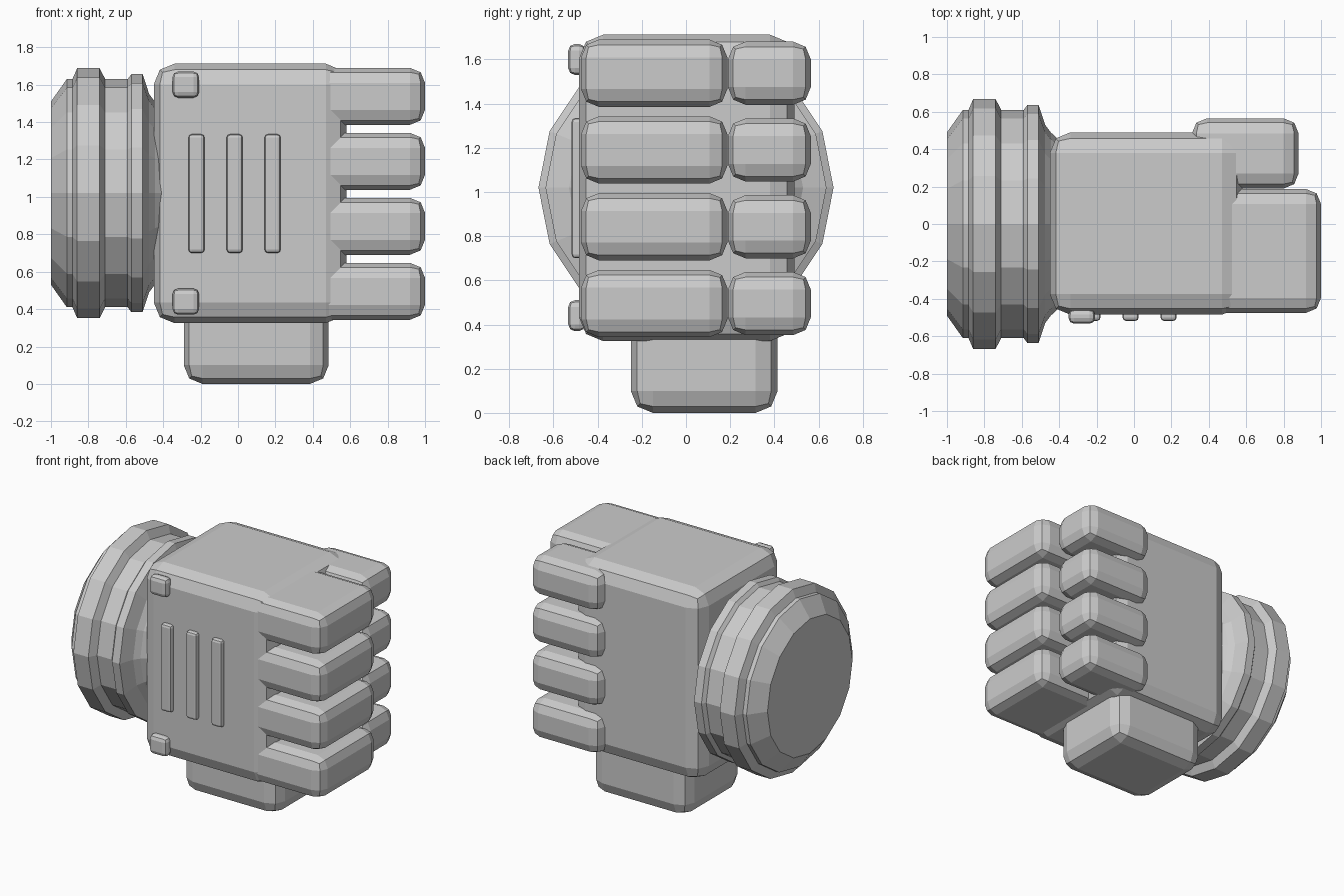
import bpy, bmesh, math

if "Cube" in bpy.data.objects:
    bpy.data.objects.remove(bpy.data.objects["Cube"])

grey = bpy.data.materials.new("light_grey")
grey.diffuse_color = (0.6, 0.6, 0.6, 1)
grey.use_nodes = True
grey.node_tree.nodes["Principled BSDF"].inputs["Base Color"].default_value = grey.diffuse_color


def finish(name, bm):
    bmesh.ops.recalc_face_normals(bm, faces=bm.faces[:])
    mesh = bpy.data.meshes.new(name)
    bm.to_mesh(mesh)
    bm.free()
    mesh.materials.append(grey)
    obj = bpy.data.objects.new(name, mesh)
    bpy.context.collection.objects.link(obj)
    return obj


def rounded_box(name, xr, yr, zr, bevel):
    """Box given by its x, y, z ranges with two-step bevelled edges."""
    bm = bmesh.new()
    bmesh.ops.create_cube(bm, size=1)
    for v in bm.verts:
        for i, (lo, hi) in enumerate((xr, yr, zr)):
            v.co[i] = lo if v.co[i] < 0 else hi
    bmesh.ops.bevel(bm, geom=bm.edges[:], offset=bevel, offset_type='OFFSET',
                    segments=2, profile=0.5, affect='EDGES')
    return finish(name, bm)


def lathe_x(name, profile, centre_z, sides):
    """Turn an (x, radius) profile about the x direction and cap both ends."""
    bm = bmesh.new()
    rings = []
    for x, r in profile:
        rings.append([bm.verts.new((x, r * math.cos(math.tau * k / sides),
                                    centre_z + r * math.sin(math.tau * k / sides)))
                      for k in range(sides)])
    for a, b in zip(rings, rings[1:]):
        for k in range(sides):
            n = (k + 1) % sides
            bm.faces.new((a[k], a[n], b[n], b[k]))
    bm.faces.new(rings[0])
    bm.faces.new(rings[-1])
    return finish(name, bm)


# Palm and thumb blocks
rounded_box("palm", (-0.45, 0.58), (-0.485, 0.49), (0.325, 1.712), 0.11)
rounded_box("thumb", (-0.29, 0.485), (-0.25, 0.415), (0.0, 0.5), 0.1)

# Four curled fingers, each with a knuckle block and a folded tip
for i in range(4):
    z = 0.495 + 0.3475 * i
    rounded_box(f"finger_{i + 1}", (0.3, 1.0), (-0.475, 0.187), (z - 0.152, z + 0.152), 0.08)
    rounded_box(f"fingertip_{i + 1}", (0.31, 0.88), (0.19, 0.565), (z - 0.143, z + 0.143), 0.08)

# Ridged wrist cuff
lathe_x("wrist_cuff", [(-1.0, 0.49), (-0.915, 0.61), (-0.885, 0.61), (-0.86, 0.668),
                       (-0.74, 0.668), (-0.71, 0.61), (-0.59, 0.61), (-0.57, 0.636),
                       (-0.51, 0.636), (-0.475, 0.53), (-0.445, 0.49), (-0.38, 0.43)],
        1.02, 16)

# Raised ribs and studs on the back of the hand
for i, x in enumerate((-0.222, -0.018, 0.185)):
    rounded_box(f"rib_{i + 1}", (x - 0.043, x + 0.043), (-0.518, -0.45), (0.7, 1.335), 0.018)
for i, z in enumerate((0.44, 1.6)):
    rounded_box(f"stud_{i + 1}", (-0.35, -0.208), (-0.533, -0.455), (z - 0.07, z + 0.07), 0.03)
